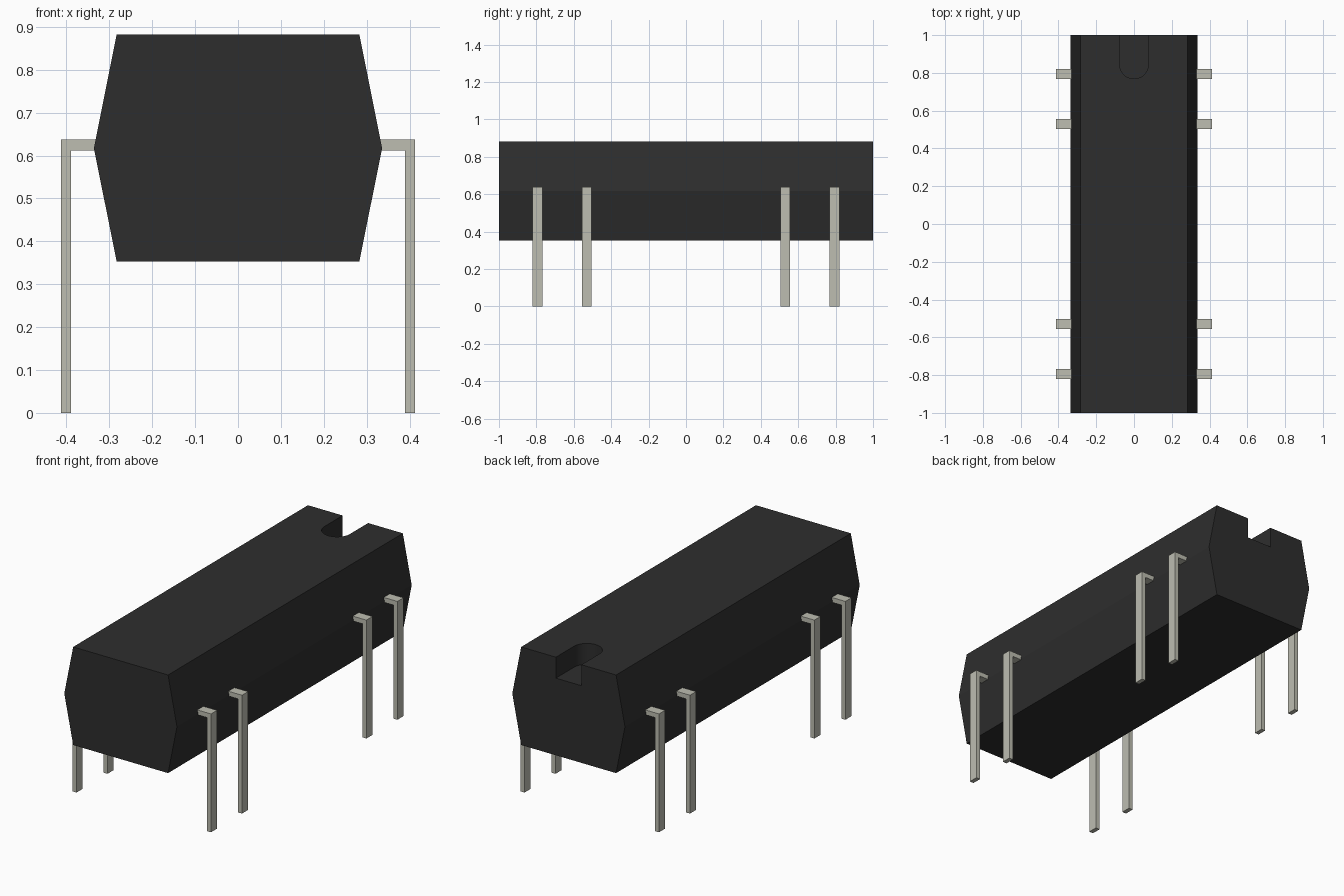
import bpy, bmesh, math

cube = bpy.data.objects.get("Cube")
if cube:
    bpy.data.objects.remove(cube, do_unlink=True)


def material(name, rgb):
    mat = bpy.data.materials.new(name)
    mat.use_nodes = True
    color = (*rgb, 1)
    mat.diffuse_color = color
    mat.node_tree.nodes["Principled BSDF"].inputs["Base Color"].default_value = color
    return mat


def prism(name, profile, depth, mat):
    """Extrude a closed outline by the vector depth."""
    bm = bmesh.new()
    face = bm.faces.new([bm.verts.new(p) for p in profile])
    new = bmesh.ops.extrude_face_region(bm, geom=[face])["geom"]
    bmesh.ops.translate(bm, vec=depth, verts=[v for v in new if isinstance(v, bmesh.types.BMVert)])
    bmesh.ops.recalc_face_normals(bm, faces=bm.faces)
    mesh = bpy.data.meshes.new(name)
    bm.to_mesh(mesh)
    bm.free()
    mesh.materials.append(mat)
    obj = bpy.data.objects.new(name, mesh)
    bpy.context.collection.objects.link(obj)
    return obj


black = material("black plastic", (0.027, 0.027, 0.027))
metal = material("pale metal", (0.51, 0.51, 0.44))

# Six-sided body, widest at the seam
BOTTOM, SEAM, TOP = 0.353, 0.617, 0.882
half = [(0.283, BOTTOM), (0.336, SEAM), (0.283, TOP)]
outline = half + [(-x, z) for x, z in reversed(half)]
body = prism("body", [(x, -1, z) for x, z in outline], (0, 2, 0), black)

# Round-ended notch cut into the top at the back
R, FLOOR = 0.076, TOP - 0.113
arc = [math.pi * (1 + i / 24) for i in range(25)]
slot = [(R * math.cos(a), 0.845 + R * math.sin(a), FLOOR) for a in arc]
slot += [(R, 1.1, FLOOR), (-R, 1.1, FLOOR)]
cutter = prism("notch_cutter", slot, (0, 0, 0.3), black)
cutter.hide_render = True
cutter.hide_set(True)
cut = body.modifiers.new("notch", 'BOOLEAN')
cut.operation = 'DIFFERENCE'
cut.solver = 'EXACT'
cut.object = cutter

# Apply the cut, remove the helper, and keep the edges sharp
bpy.context.view_layer.objects.active = body
body.select_set(True)
bpy.ops.object.modifier_apply(modifier=cut.name)
bpy.data.objects.remove(cutter, do_unlink=True)
bpy.ops.object.shade_smooth_by_angle(angle=math.radians(10))

# Bent pins: two near each end on both sides
WIDTH = 0.052
pin = [(0.3, 0.612), (0.389, 0.612), (0.389, 0), (0.413, 0), (0.413, 0.638), (0.3, 0.638)]
for side, label in ((1, "left"), (-1, "right")):
    for i, y in enumerate((-0.794, -0.53, 0.53, 0.794), 1):
        prism(f"{label}_pin_{i}", [(side * x, y - WIDTH / 2, z) for x, z in pin],
              (0, WIDTH, 0), metal)
